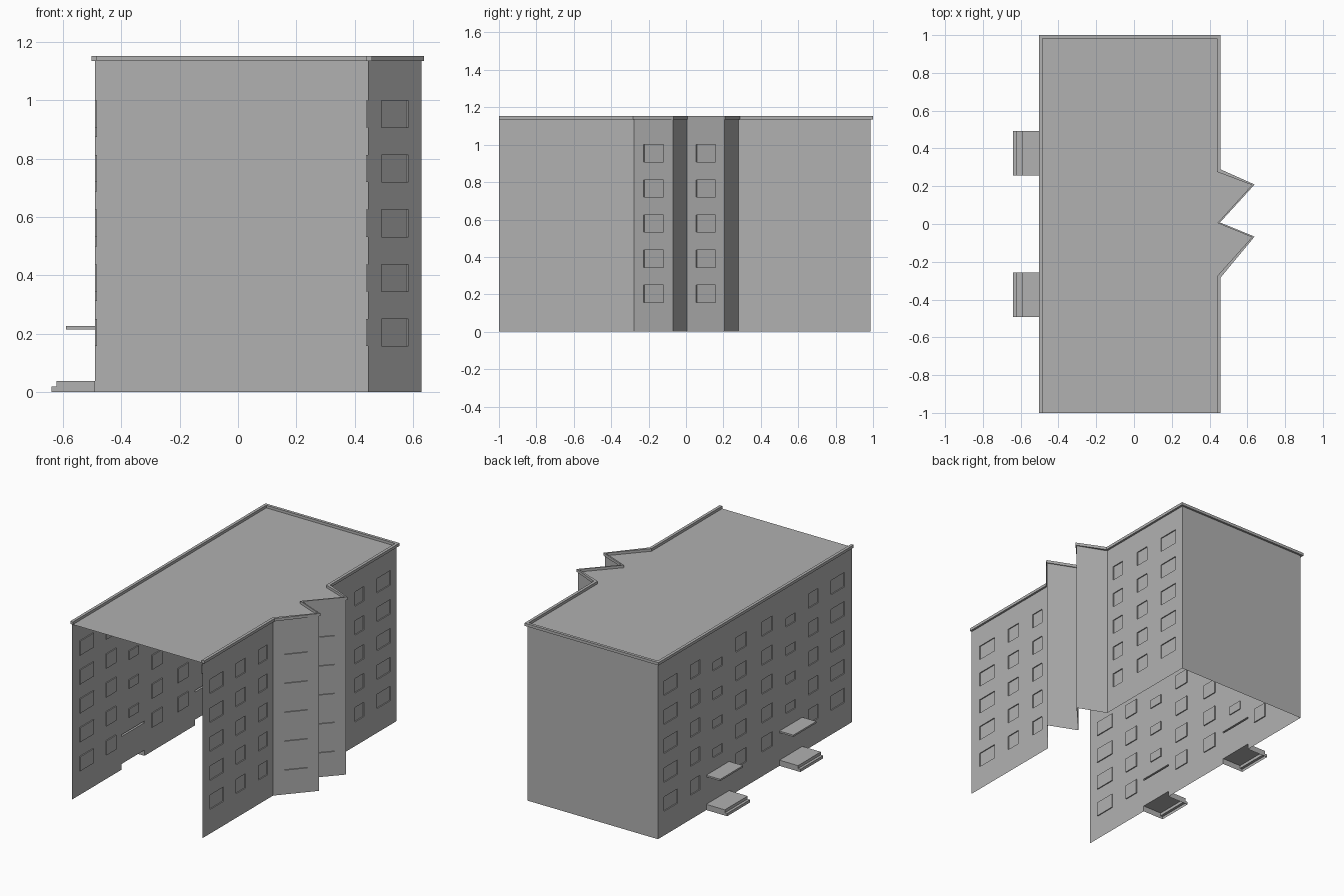
import bpy, bmesh
from mathutils import Vector

if "Cube" in bpy.data.objects:
    bpy.data.objects.remove(bpy.data.objects["Cube"])

WALL_TOP, TOP, DEPTH = 1.136, 1.153, 0.0065
STOREY = 0.1875

# darker grey for the whole building
GREY = bpy.data.materials.new("grey_render")
GREY.diffuse_color = (0.44, 0.44, 0.44, 1)
GREY.use_nodes = True
GREY.node_tree.nodes["Principled BSDF"].inputs["Base Color"].default_value = GREY.diffuse_color

# wall line in plan, outward side on the right; the front end stays open
PLAN = [Vector(p) for p in [(0.446, -1), (0.446, -0.278), (0.629, -0.069), (0.446, 0.006),
                            (0.629, 0.207), (0.446, 0.28), (0.446, 0.987),
                            (-0.49, 0.987), (-0.49, -1)]]


def finish(bm, name):
    bmesh.ops.remove_doubles(bm, verts=bm.verts, dist=1e-5)
    me = bpy.data.meshes.new(name)
    bm.to_mesh(me)
    bm.free()
    me.materials.append(GREY)
    ob = bpy.data.objects.new(name, me)
    bpy.context.collection.objects.link(ob)
    return ob


def quad(bm, pts):
    bm.faces.new([bm.verts.new(p) for p in pts])


def wall(name, p, q, windows=(), holes=()):
    """Vertical wall with recessed windows and open holes, given as (y0, y1, z0, z1)."""
    bm = bmesh.new()
    d = q - p
    n = Vector((d.y, -d.x)).normalized()

    def frac(rects):
        out = []
        for y0, y1, z0, z1 in rects:
            a, b = sorted(((y0 - p.y) / d.y, (y1 - p.y) / d.y))
            out.append((a, b, z0, z1))
        return out

    def pt(t, z, depth=0.0):
        v = p + d * t - n * depth
        return (v.x, v.y, z)

    wins, gaps = frac(windows), frac(holes)
    cuts = wins + gaps
    ts = sorted({0.0, 1.0} | {round(c[i], 5) for c in cuts for i in (0, 1)})
    zs = sorted({0.0, WALL_TOP} | {c[i] for c in cuts for i in (2, 3)})
    # wall surface around the openings
    for a, b in zip(ts, ts[1:]):
        for e, f in zip(zs, zs[1:]):
            tm, zm = (a + b) / 2, (e + f) / 2
            if not any(c[0] < tm < c[1] and c[2] < zm < c[3] for c in cuts):
                quad(bm, [pt(a, e), pt(b, e), pt(b, f), pt(a, f)])
    # reveals and panes
    for a, b, e, f in wins:
        ring = [(a, e), (b, e), (b, f), (a, f)]
        quad(bm, [pt(t, z, DEPTH) for t, z in ring])
        for r, s in zip(ring, ring[1:] + ring[:1]):
            quad(bm, [pt(*r), pt(*s), pt(*s, DEPTH), pt(*r, DEPTH)])
    return finish(bm, name)


def column(y0, y1, base=0.157, height=0.093, floors=5):
    return [(y0, y1, base + i * STOREY, base + i * STOREY + height) for i in range(floors)]


def both(y0, y1, **kw):
    return column(y0, y1, **kw) + column(-y1, -y0, **kw)


# walls
side = [(0.785, 0.925), (0.56, 0.655), (0.335, 0.425)]
wall("right_wall_front", PLAN[0], PLAN[1], [w for a, b in side for w in column(-b, -a)])
wall("bay_front_window_wall", PLAN[1], PLAN[2], column(-0.226, -0.120))
wall("bay_front_return", PLAN[2], PLAN[3])
wall("bay_back_window_wall", PLAN[3], PLAN[4], column(0.054, 0.157))
wall("bay_back_return", PLAN[4], PLAN[5])
wall("right_wall_back", PLAN[5], PLAN[6], [w for a, b in side for w in column(a, b)])
wall("back_wall", PLAN[6], PLAN[7])
left = both(0.785, 0.925) + both(0.555, 0.655) + both(0.08, 0.185)
left += both(0.325, 0.422, base=0.312, height=0.056, floors=4)
Y0, Y1 = 0.258, 0.492
wall("left_wall", PLAN[7], PLAN[8], left,
     [(s * Y0, s * Y1, z0, z1) for s in (1, -1) for z0, z1 in ((0, 0.037), (0.215, 0.226))])

# roof
bm = bmesh.new()
bm.faces.new([bm.verts.new((p.x, p.y, WALL_TOP)) for p in PLAN])
finish(bm, "roof")


def offset(i, dist):
    dirs = [(PLAN[j + 1] - PLAN[j]).normalized() for j in (i - 1, i) if 0 <= j < len(PLAN) - 1]
    norms = [Vector((d.y, -d.x)) for d in dirs]
    m = sum(norms, Vector((0, 0))).normalized()
    k = 1 / m.dot(norms[0])
    return PLAN[i] + m * dist * (k if k < 1.5 else 0.75)   # blunt the sharp bay corners


# parapet rim swept along the walls
bm = bmesh.new()
prof = [(-0.006, WALL_TOP), (0, WALL_TOP - 0.001), (0.013, WALL_TOP - 0.001), (0.013, TOP), (-0.006, TOP)]
rings = [[bm.verts.new((*offset(i, o), z)) for o, z in prof] for i in range(len(PLAN))]
for r, s in zip(rings, rings[1:]):
    for k in range(1, 5):
        j = (k + 1) % 5
        bm.faces.new([r[k], s[k], s[j], r[j]])
bm.faces.new(rings[0])
bm.faces.new(rings[-1][::-1])
finish(bm, "parapet")


def shell(name, profile, y0, y1):
    """Profile in x and z pulled along y, open at the wall, with closed ends."""
    bm = bmesh.new()
    a, b = ([bm.verts.new((x, y, z)) for x, z in profile] for y in (y0, y1))
    for i in range(len(profile) - 1):
        if (profile[i][1], profile[i + 1][1]) != (0, 0):
            bm.faces.new([a[i], b[i], b[i + 1], a[i + 1]])
    bm.faces.new(a)
    bm.faces.new(b[::-1])
    bmesh.ops.recalc_face_normals(bm, faces=bm.faces)
    finish(bm, name)


# entrance steps and canopies
for tag, y0, y1 in (("back", Y0, Y1), ("front", -Y1, -Y0)):
    shell("entrance_steps_" + tag, [(-0.49, 0.037), (-0.623, 0.037), (-0.623, 0.018),
                                    (-0.64, 0.018), (-0.64, 0), (-0.49, 0)], y0, y1)
    shell("entrance_canopy_" + tag, [(-0.49, 0.226), (-0.59, 0.226), (-0.59, 0.215), (-0.49, 0.215)], y0, y1)
